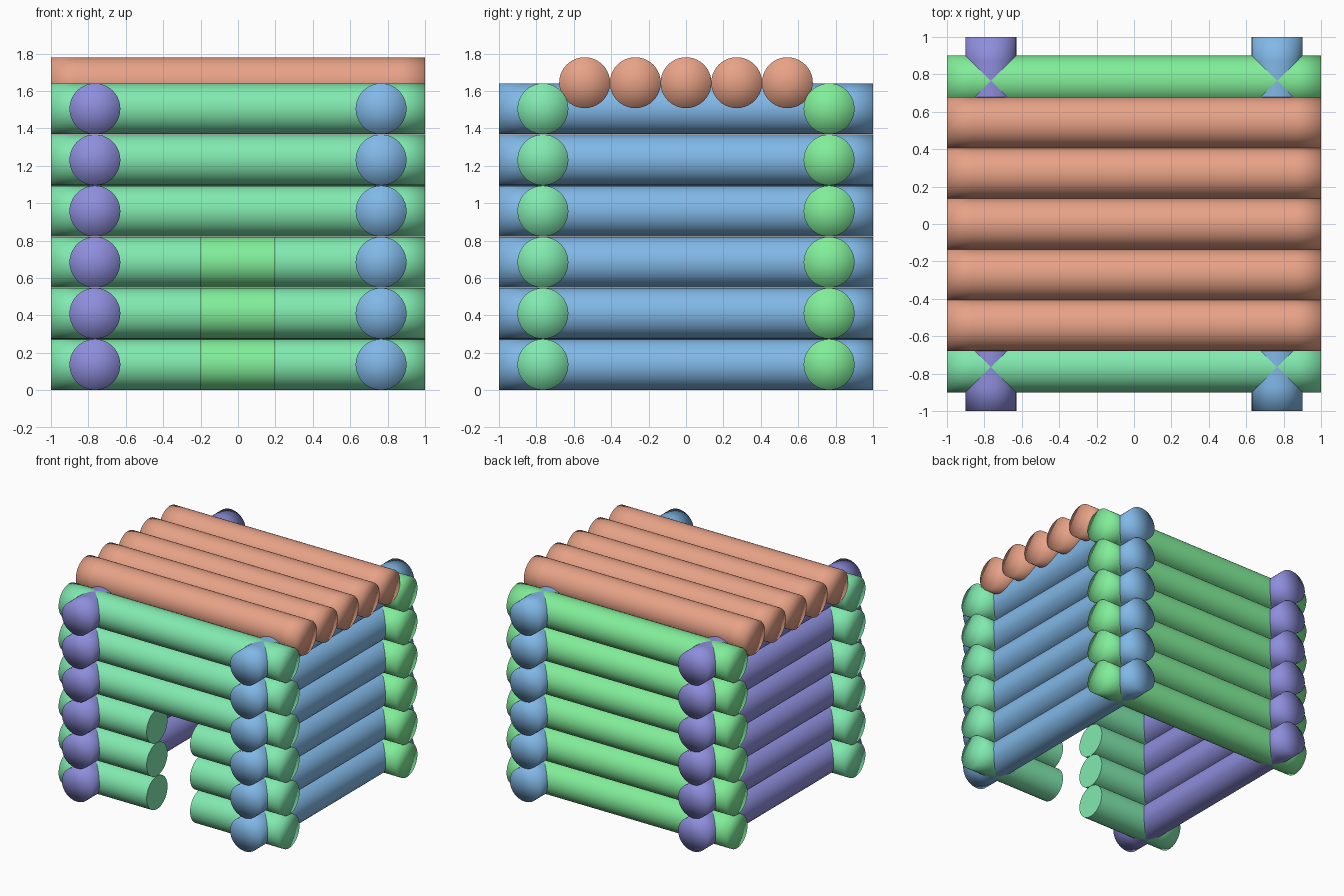
import bpy, bmesh
from math import cos, sin, pi

if "Cube" in bpy.data.objects:
    bpy.data.objects.remove(bpy.data.objects["Cube"])

R = 0.136          # log radius
STEP = 0.2735      # height between log courses
WALL = 0.765       # wall centre distance from the middle
SIDES = 40
END = 0.13         # length of the softly shaded end


def add_log(bm, axis, start, end, offset, z):
    """Solid log along x or y; ends at +-1 shade softly, sawn ends stay crisp."""
    stations = [start, start + END, end - END, end]
    rings = []

    def vert(s, u, w):
        return bm.verts.new((s, offset + u, z + w) if axis == 'x'
                            else (offset + u, s, z + w))

    for s in stations:
        rings.append([vert(s, R * cos(2 * pi * i / SIDES), R * sin(2 * pi * i / SIDES))
                      for i in range(SIDES)])
    for a, b in zip(rings, rings[1:]):
        for i in range(SIDES):
            j = (i + 1) % SIDES
            bm.faces.new((a[i], a[j], b[j], b[i]))
    for s, ring in ((start, rings[0]), (end, rings[-1])):
        centre = vert(s, 0, 0)
        for i in range(SIDES):
            j = (i + 1) % SIDES
            bm.faces.new((centre, ring[i], ring[j]))
            if abs(s) < 0.99:
                bm.edges.get((ring[i], ring[j])).smooth = False


def make_part(name, color, logs):
    bm = bmesh.new()
    for log in logs:
        add_log(bm, *log)
    bmesh.ops.recalc_face_normals(bm, faces=bm.faces)
    for f in bm.faces:
        f.smooth = True
    mesh = bpy.data.meshes.new(name)
    bm.to_mesh(mesh)
    bm.free()
    mat = bpy.data.materials.new(name + "_color")
    mat.diffuse_color = (*color, 1)
    mat.use_nodes = True
    mat.node_tree.nodes["Principled BSDF"].inputs["Base Color"].default_value = mat.diffuse_color
    mesh.materials.append(mat)
    obj = bpy.data.objects.new(name, mesh)
    bpy.context.collection.objects.link(obj)
    return obj


heights = [R + 0.001 + STEP * i for i in range(6)]

# Side walls
make_part("left_wall", (0.27, 0.27, 0.72), [('y', -1, 1, -WALL, z) for z in heights])
make_part("right_wall", (0.22, 0.48, 0.80), [('y', -1, 1, WALL, z) for z in heights])

# Back wall
make_part("back_wall", (0.22, 0.85, 0.32), [('x', -1, 1, WALL, z) for z in heights])

# Front wall, with the doorway through the three lowest courses
front = [('x', -1, 1, -WALL, z) for z in heights[3:]]
for z in heights[:3]:
    front += [('x', -1, -0.2, -WALL, z), ('x', 0.195, 1, -WALL, z)]
make_part("front_wall", (0.22, 0.82, 0.43), front)

# Flat roof of five logs resting between the top courses
make_part("roof", (0.80, 0.36, 0.24),
          [('x', -1, 1, 0.271 * i, 1.644) for i in range(-2, 3)])
